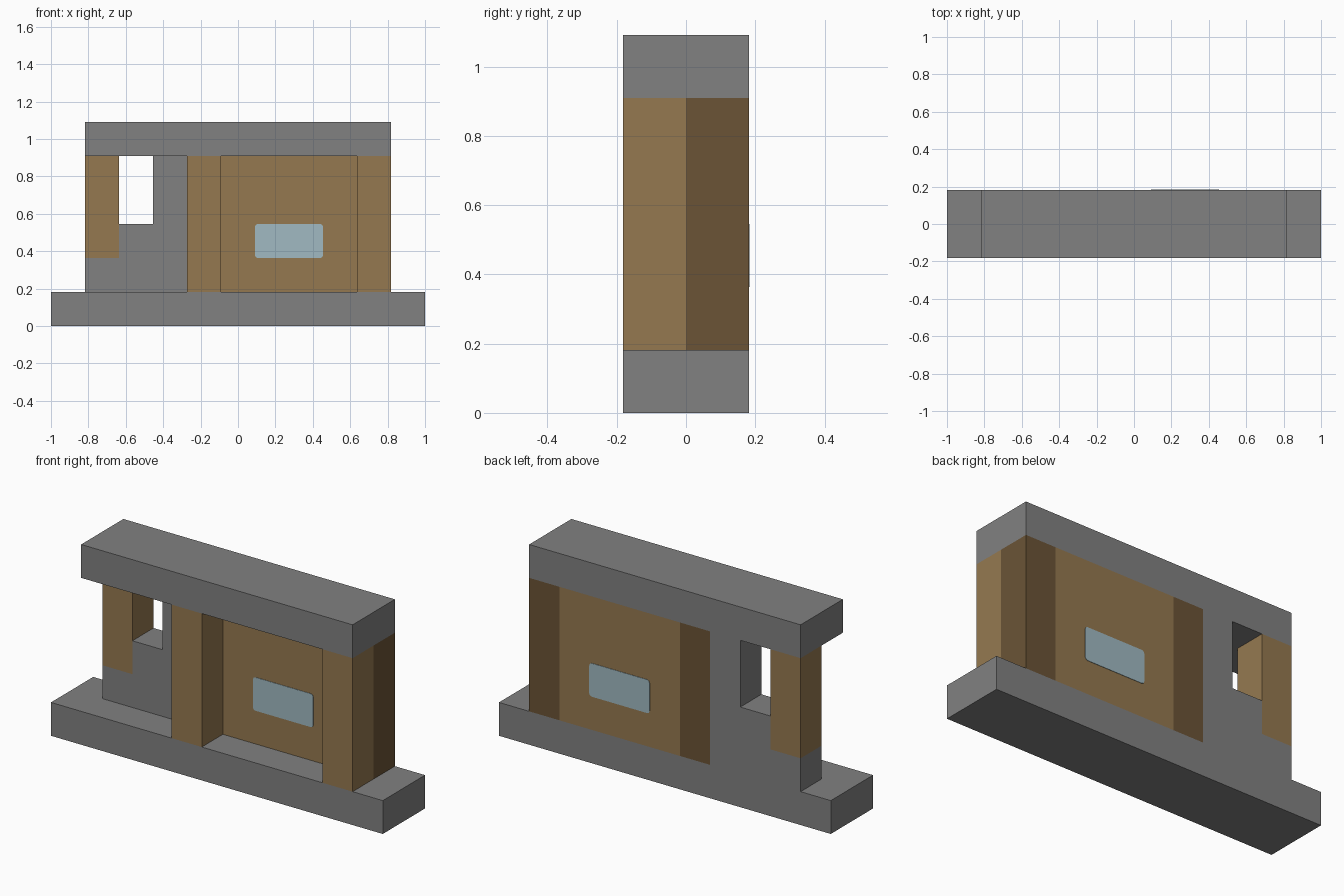
import bpy
import bmesh

cube = bpy.data.objects.get("Cube")
if cube:
    bpy.data.objects.remove(cube, do_unlink=True)

U = 2 / 11  # the whole design sits on a grid of this size


def srgb(r, g, b):
    return [((c / 255 + 0.055) / 1.055) ** 2.4 for c in (r, g, b)] + [1.0]


def material(name, rgb):
    m = bpy.data.materials.new(name)
    m.use_nodes = True
    m.diffuse_color = srgb(*rgb)
    m.node_tree.nodes["Principled BSDF"].inputs["Base Color"].default_value = srgb(*rgb)
    return m


STONE = material("stone grey", (129, 129, 129))
WOOD = material("light brown", (149, 121, 80))
DARK = material("dark brown", (107, 84, 54))
GLASS = material("pale blue", (161, 186, 194))


def box(name, mat, x, y, z, corner=0):
    """Box from (min, max) grid ranges; corner bevels the edges along y."""
    bm = bmesh.new()
    bmesh.ops.create_cube(bm, size=1)
    for v in bm.verts:
        for i, (lo, hi) in enumerate((x, y, z)):
            v.co[i] = (hi if v.co[i] > 0 else lo) * U
    if corner:
        edges = [e for e in bm.edges
                 if abs(e.verts[0].co.y - e.verts[1].co.y) > 1e-4]
        bmesh.ops.bevel(bm, geom=edges, offset=corner, segments=2,
                        profile=0.5, affect='EDGES')
    mesh = bpy.data.meshes.new(name)
    bm.to_mesh(mesh)
    bm.free()
    mesh.materials.append(mat)
    ob = bpy.data.objects.new(name, mesh)
    bpy.context.collection.objects.link(ob)
    return ob


FULL, FRONT, REAR = (-1, 1), (-1, 0), (0, 1)
WALL = (1, 5)  # height range between base and beam

# Base slab and top beam
box("base", STONE, (-5.5, 5.5), FULL, (0, 1))
box("top_beam", STONE, (-4.5, 4.5), FULL, (5, 6))

# Posts: light in front, dark behind
for side, x in (("right", (-1.5, -0.5)), ("left", (3.5, 4.5))):
    box(side + "_front_post", WOOD, x, FRONT, WALL)
    box(side + "_rear_post", DARK, x, REAR, WALL)

# Recessed panel with a pane showing on both faces
box("recessed_panel", WOOD, (-0.5, 3.5), REAR, WALL)
for side, y in (("front", (-0.012, 0.01)), ("rear", (0.99, 1.012))):
    box(side + "_pane", GLASS, (0.5, 2.5), y, (2, 3), corner=0.015)

# Stone wall around the opening, with a wooden end post
box("corner_footing", STONE, (-4.5, -3.5), REAR, (1, 2))
box("sill_wall", STONE, (-3.5, -2.5), REAR, (1, 3))
box("stone_pier", STONE, (-2.5, -1.5), REAR, WALL)
box("end_post", WOOD, (-4.5, -3.5), REAR, (2, 5))
